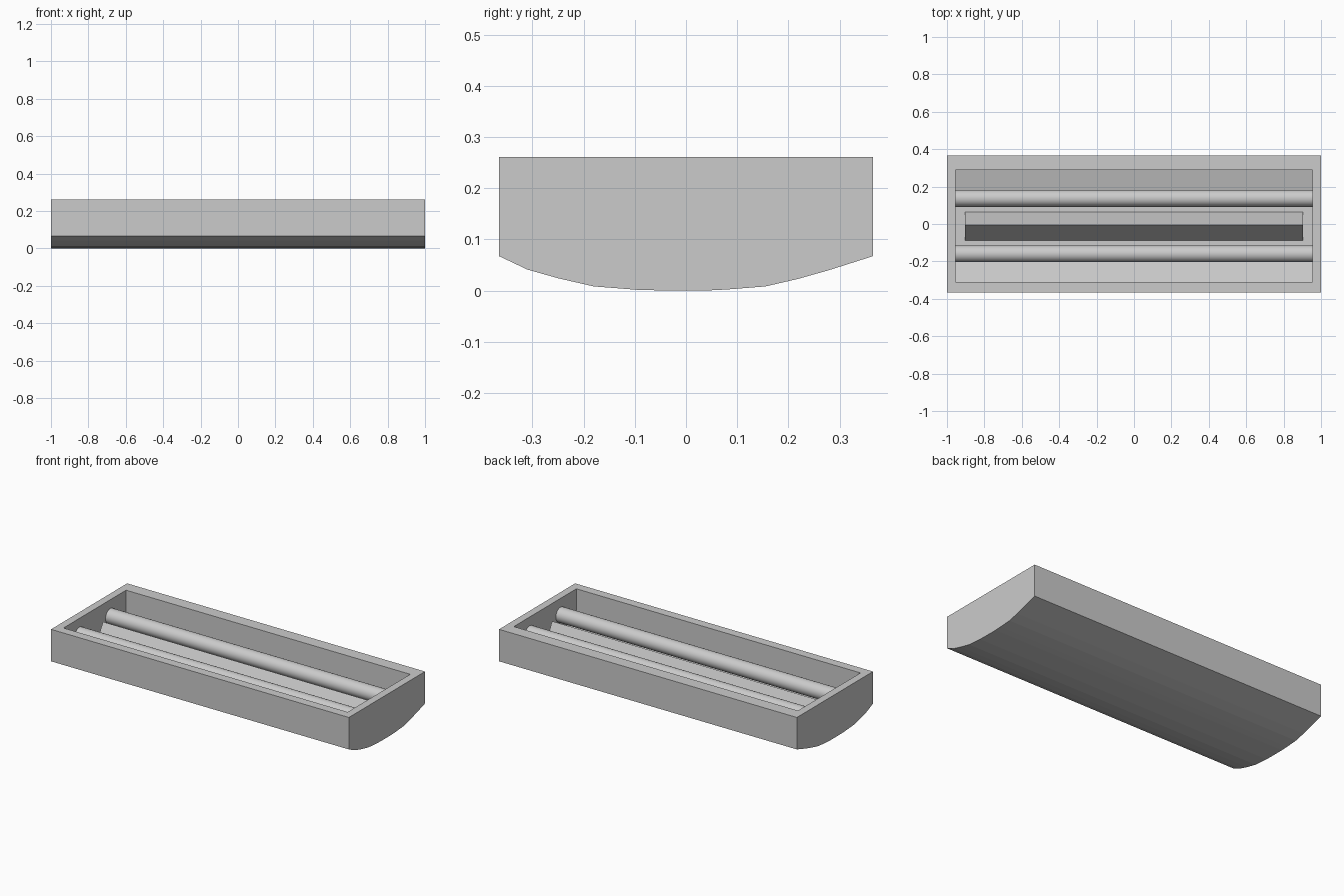
import bpy, bmesh, math

if "Cube" in bpy.data.objects:
    bpy.data.objects.remove(bpy.data.objects["Cube"])

OFF = -0.011          # the interior sits slightly toward the front
X_IN = 0.954          # half length of the opening
FLOOR = 0.056         # height of the flat recess floor


def prism(name, profile, half_len):
    """Extrude a closed (y, z) profile along x."""
    bm = bmesh.new()
    face = bm.faces.new([bm.verts.new((-half_len, y, z)) for y, z in profile])
    geo = bmesh.ops.extrude_face_region(bm, geom=[face])["geom"]
    bmesh.ops.translate(bm, vec=(2 * half_len, 0, 0),
                        verts=[g for g in geo if isinstance(g, bmesh.types.BMVert)])
    bmesh.ops.recalc_face_normals(bm, faces=bm.faces)
    mesh = bpy.data.meshes.new(name)
    bm.to_mesh(mesh)
    bm.free()
    ob = bpy.data.objects.new(name, mesh)
    bpy.context.collection.objects.link(ob)
    return ob


# Housing: straight walls with a shallow faceted, bowed underside
housing = prism("housing", [
    (-0.365, 0.261), (-0.365, 0.067), (-0.31, 0.041), (-0.25, 0.024),
    (-0.18, 0.008), (-0.09, 0.001), (-0.03, 0), (0.04, 0), (0.08, 0.002),
    (0.155, 0.008), (0.22, 0.023), (0.28, 0.040), (0.365, 0.067),
    (0.365, 0.261)], 1.0)

# Recess: flat floor with gently rising reflector slopes on both sides
cutter = prism("recess_cutter", [
    (OFF - 0.3, 0.4), (OFF - 0.3, FLOOR + 0.04), (OFF - 0.14, FLOOR),
    (OFF + 0.14, FLOOR), (OFF + 0.3, FLOOR + 0.04), (OFF + 0.3, 0.4)], X_IN)
cut = housing.modifiers.new("recess", 'BOOLEAN')
cut.operation = 'DIFFERENCE'
cut.solver = 'EXACT'
cut.object = cutter
bpy.context.view_layer.objects.active = housing
housing.select_set(True)
bpy.ops.object.modifier_apply(modifier=cut.name)
bpy.data.objects.remove(cutter)

# Central ridge between the tubes
prism("center_ridge", [(OFF - 0.078, FLOOR - 0.003), (OFF + 0.078, FLOOR - 0.003),
                       (OFF + 0.006, 0.195)], 0.903)

# Lamp tubes
for name, side in (("front_tube", -1), ("back_tube", 1)):
    bpy.ops.mesh.primitive_cylinder_add(
        vertices=32, radius=0.045, depth=2 * X_IN,
        location=(0, OFF + side * 0.148, 0.163),
        rotation=(0, math.pi / 2, 0))
    tube = bpy.context.object
    tube.name = name
    bpy.ops.object.shade_smooth_by_angle(angle=math.radians(30))
